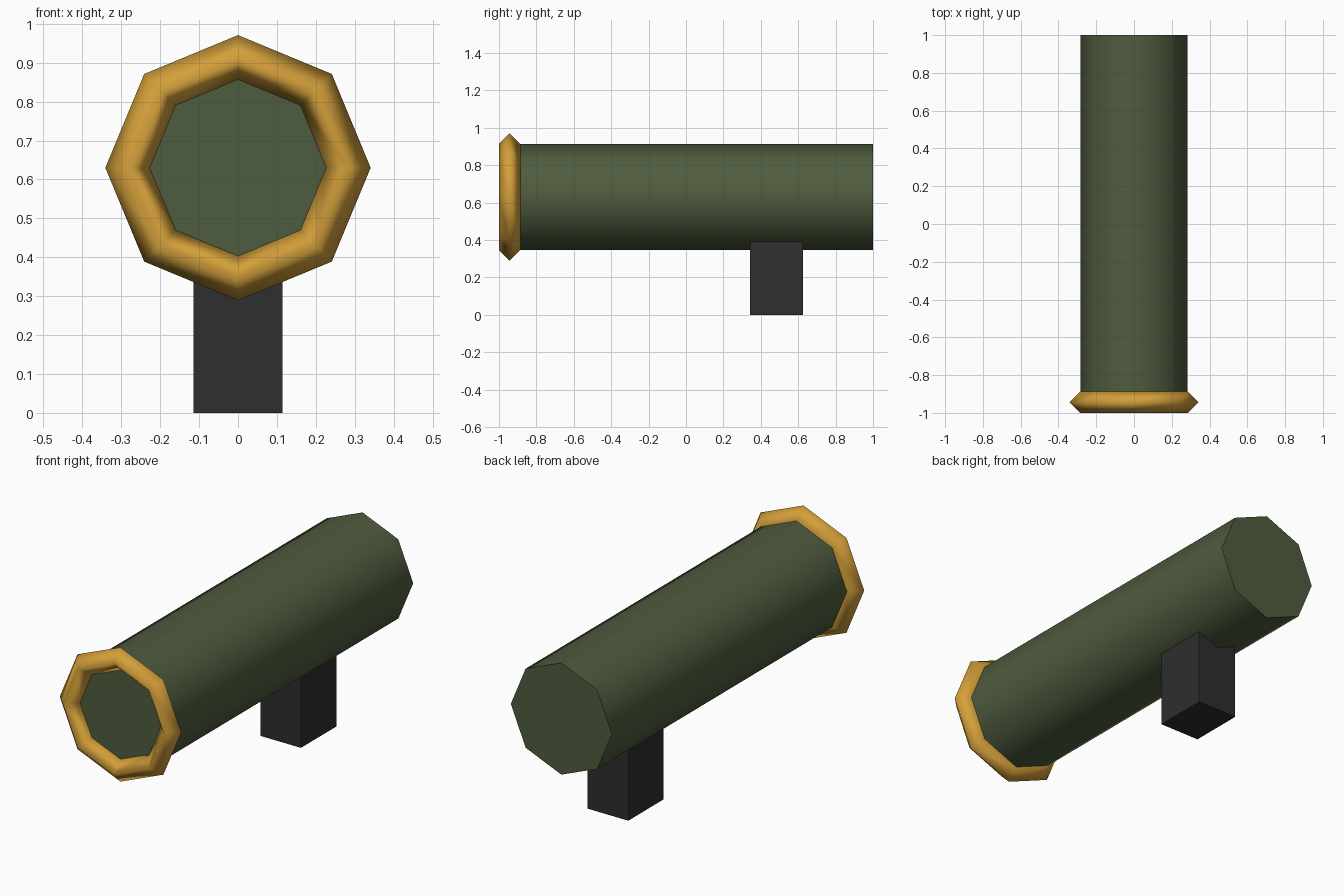
import bpy
import math

cube = bpy.data.objects.get("Cube")
if cube:
    bpy.data.objects.remove(cube, do_unlink=True)


def material(name, rgb):
    """Flat material from 8-bit sRGB values."""
    linear = [((c / 255 + 0.055) / 1.055) ** 2.4 for c in rgb] + [1.0]
    mat = bpy.data.materials.new(name)
    mat.use_nodes = True
    mat.diffuse_color = linear
    bsdf = mat.node_tree.nodes["Principled BSDF"]
    bsdf.inputs["Base Color"].default_value = linear
    bsdf.inputs["Roughness"].default_value = 0.8
    return mat


def finish(name, mat, smooth_angle=None):
    """Name, colour and shade the newly added part."""
    obj = bpy.context.object
    obj.name = obj.data.name = name
    obj.data.materials.clear()
    obj.data.materials.append(mat)
    if smooth_angle:
        bpy.ops.object.shade_smooth_by_angle(angle=math.radians(smooth_angle))
    return obj


olive = material("olive green", (79, 92, 62))
gold = material("gold", (212, 160, 58))
black = material("dark grey", (46, 46, 46))

SIDES = 8
RADIUS = 0.284
RIM = 0.057
AXIS_Z = 0.63
FRONT_Y = -1 + RIM
LENGTH = 1 - FRONT_Y
ALONG_Y = (math.pi / 2, 0, 0)

# Barrel: closed octagonal tube lying along y
bpy.ops.mesh.primitive_cylinder_add(
    vertices=SIDES, radius=RADIUS, depth=LENGTH,
    location=(0, FRONT_Y + LENGTH / 2, AXIS_Z), rotation=ALONG_Y)
finish("barrel", olive, 60)

# Muzzle ring: diamond-section octagonal torus round the front end
bpy.ops.mesh.primitive_torus_add(
    major_segments=SIDES, minor_segments=4, major_radius=RADIUS,
    minor_radius=RIM, location=(0, FRONT_Y, AXIS_Z), rotation=ALONG_Y)
finish("muzzle_ring", gold, 120)

# Grip: block under the rear of the barrel, sunk into it
GRIP_HEIGHT = 0.43
bpy.ops.mesh.primitive_cube_add(size=1, location=(0, 0.484, GRIP_HEIGHT / 2))
grip = finish("grip", black)
grip.scale = (0.228, 0.284, GRIP_HEIGHT)
